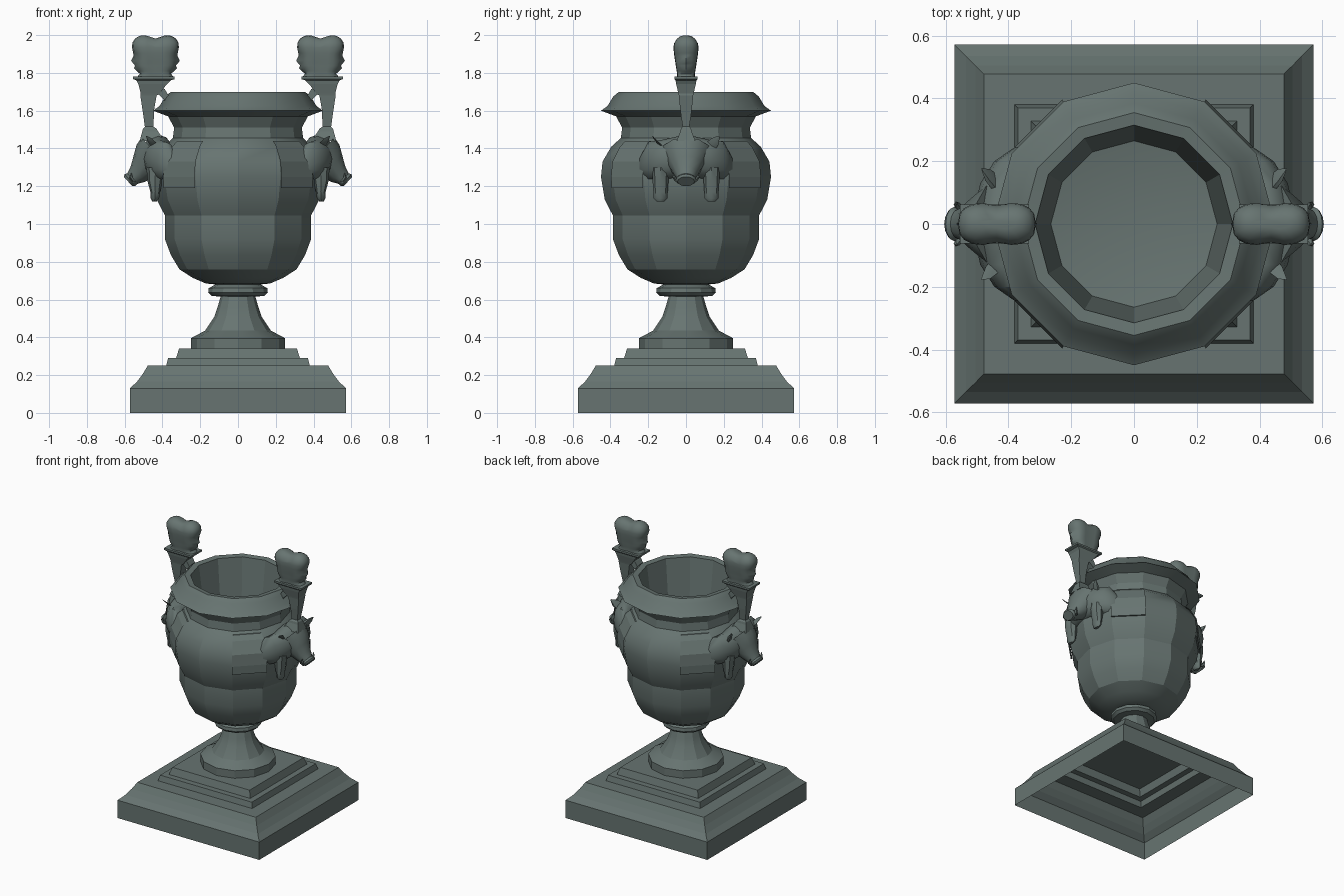
import bpy, bmesh, math
from mathutils import Vector

if "Cube" in bpy.data.objects:
    bpy.data.objects.remove(bpy.data.objects["Cube"])

mat = bpy.data.materials.new("grey green stone")
mat.diffuse_color = (0.135, 0.175, 0.165, 1)
mat.use_nodes = True
mat.node_tree.nodes["Principled BSDF"].inputs["Base Color"].default_value = mat.diffuse_color


def finish(name, bm, angle=None):
    bmesh.ops.remove_doubles(bm, verts=bm.verts, dist=1e-5)
    bmesh.ops.recalc_face_normals(bm, faces=bm.faces)
    me = bpy.data.meshes.new(name)
    bm.to_mesh(me)
    bm.free()
    me.materials.append(mat)
    ob = bpy.data.objects.new(name, me)
    bpy.context.collection.objects.link(ob)
    if angle:
        bpy.ops.object.select_all(action='DESELECT')
        ob.select_set(True)
        bpy.context.view_layer.objects.active = ob
        bpy.ops.object.shade_smooth_by_angle(angle=math.radians(angle))
    return ob


def skin(bm, rings, closed=True, caps=True):
    vs = [[bm.verts.new(p) for p in r] for r in rings]
    n = len(rings[0])
    for a, b in zip(vs, vs[1:]):
        for i in range(n if closed else n - 1):
            j = (i + 1) % n
            bm.faces.new((a[i], a[j], b[j], b[i]))
    if caps:
        bm.faces.new(vs[0])
        bm.faces.new(vs[-1])


def revolve(name, prof, n, rot=0, span=None, angle=None):
    bm = bmesh.new()
    count = n if span is None else span + 1
    rings = [[(r * math.cos(rot + 2 * math.pi * i / n),
               r * math.sin(rot + 2 * math.pi * i / n), z)
              for i in range(count)] for r, z in prof]
    skin(bm, rings, span is None, False)
    bmesh.ops.dissolve_degenerate(bm, edges=bm.edges, dist=1e-5)
    return finish(name, bm, angle)


def ring(c, u, v, hu, hv, n):
    """Ellipse (or rectangle for n=4) of half sizes hu, hv around c."""
    k, off = (math.sqrt(2), math.pi / 4) if n == 4 else (1, 0)
    c, u, v = Vector(c), Vector(u), Vector(v)
    return [c + u * hu * k * math.cos(off + 2 * math.pi * i / n)
            + v * hv * k * math.sin(off + 2 * math.pi * i / n) for i in range(n)]


def flip(rings, s):
    return [[(p[0] * s, p[1], p[2]) for p in r] for r in rings]


# Square stepped plinth, open underneath
q = math.sqrt(2)
plinth = [(.572, 0), (.572, .13), (.535, .165), (.505, .205), (.478, .25), (.38, .25),
          (.37, .29), (.328, .29), (.312, .34), (0, .34)]
revolve("plinth", [(r * q, z) for r, z in plinth], 4, math.pi / 4)

# Twelve-sided urn: foot, bead, bowl, neck, rim and inside
body = [(.45, 1.25), (.442, 1.33), (.395, 1.41), (.345, 1.455)]
urn = [(.25, .34), (.25, .395), (.175, .435), (.125, .51), (.108, .56), (.092, .615), (.14, .62),
       (.158, .637), (.155, .66), (.12, .68), (.17, .685), (.24, .715), (.31, .76), (.355, .835),
       (.387, .92), (.387, 1.045), (.43, 1.13)] + body + [
       (.338, 1.51), (.37, 1.57), (.45, 1.6), (.415, 1.625), (.385, 1.675), (.355, 1.7),
       (.315, 1.695), (.265, 1.3), (0, 1.25)]
revolve("urn", urn, 12, 0, None, 25)

# Thin panels on the diagonal faces of the belly
panel = [(.443, 1.19), (.455, 1.19), (.458, 1.25), (.45, 1.33), (.403, 1.41), (.37, 1.44), (.355, 1.44)]
for k in range(4):
    revolve("belly_panel", panel, 12, math.radians(30 + 90 * k), 1)

X, Y, Z = (1, 0, 0), (0, 1, 0), (0, 0, 1)
for s in (1, -1):
    # Tapering bracket with capital
    bm = bmesh.new()
    post = [(1.44, .455, .065, .05), (1.49, .465, .042, .03), (1.505, .467, .036, .027),
            (1.515, .47, .023, .018), (1.6, .475, .03, .03), (1.68, .474, .043, .038),
            (1.69, .465, .05, .04), (1.74, .452, .075, .052), (1.76, .447, .09, .055),
            (1.767, .445, .11, .062), (1.78, .445, .11, .062)]
    skin(bm, flip([ring((cx, 0, z), X, Y, hx, hy, 4) for z, cx, hx, hy in post], s))
    # Curled strut to the rim
    strut = [(.44, 1.72, .03), (.405, 1.70, .022), (.38, 1.67, .016), (.365, 1.62, .012)]
    skin(bm, flip([ring((x, 0, z), (.8, 0, -.6), Y, h, .035, 4) for x, z, h in strut], s))
    finish("handle_post", bm)

    # Double-faced head: peanut section, nose on the end points
    bm = bmesh.new()
    n = 20
    rows = [(1.775, .1, .052, 0), (1.795, .082, .052, 0), (1.81, .088, .055, .012),
            (1.825, .1, .058, .014), (1.838, .104, .06, .004), (1.85, .106, .062, .012),
            (1.865, .107, .065, .022), (1.89, .108, .069, .008), (1.905, .114, .071, .004),
            (1.935, .124, .074, 0), (1.96, .122, .07, 0), (1.982, .108, .055, 0),
            (1.996, .085, .034, 0), (2.0, .062, .015, 0)]
    rings = []
    for z, hx, hy, nose in rows:
        r = []
        for i in range(n):
            a = 2 * math.pi * i / n
            c, t = math.cos(a), math.sin(a)
            x = hx * math.copysign(abs(c) ** .85, c) + (math.copysign(nose, c) if abs(t) < .1 else 0)
            y = hy * math.copysign(abs(t) ** .7, t) * (1 - .2 * math.exp(-(c / .3) ** 2))
            dip = .018 * math.exp(-(x / .035) ** 2) if z > 1.95 else 0
            r.append((.437 + x, y, z - dip))
        rings.append(r)
    skin(bm, flip(rings, s))
    finish("double_head", bm, 40)

    # Animal mask: shoulders, muzzle, ears and hanging legs
    bm = bmesh.new()
    sh = [(-.245, .35, 1.31, .03, .04), (-.2, .385, 1.335, .06, .1), (-.13, .415, 1.34, .075, .105),
          (-.06, .42, 1.35, .085, .11), (0, .425, 1.355, .09, .12)]
    sh += [(-y, x, z, a, b) for y, x, z, a, b in sh[-2::-1]]
    skin(bm, flip([ring((x, y, z), X, Z, a, b, 12) for y, x, z, a, b in sh], s))
    v = (.67, 0, .74)
    muz = [(.43, 1.37, .14, .12), (.47, 1.345, .11, .1), (.5, 1.305, .088, .078),
           (.53, 1.265, .062, .056), (.56, 1.24, .047, .038), (.572, 1.233, .055, .042),
           (.582, 1.225, .045, .034)]
    skin(bm, flip([ring((x, 0, z), Y, v, hy, hv, 12) for x, z, hy, hv in muz], s))
    for m in (1, -1):
        ear = [(.44, .13, 1.41, .035), (.465, .155, 1.44, .028), (.485, .175, 1.465, .004)]
        skin(bm, flip([ring((x, m * y, z), X, (0, .8, -.6), h * .5, h, 6) for x, y, z, h in ear], s))
        leg = [(1.3, .435, .05, .045), (1.23, .44, .04, .042), (1.17, .438, .026, .038),
               (1.135, .44, .022, .036), (1.12, .442, .012, .022)]
        skin(bm, flip([ring((x, m * .135, z), X, Y, hx, hy, 8) for z, x, hx, hy in leg], s))
        tusk = [(.55, .045, 1.225, .014), (.565, .062, 1.245, .01), (.565, .066, 1.27, .002)]
        skin(bm, flip([ring((x, m * y, z), X, Y, h, h, 5) for x, y, z, h in tusk], s))
    finish("animal_mask", bm, 40)
